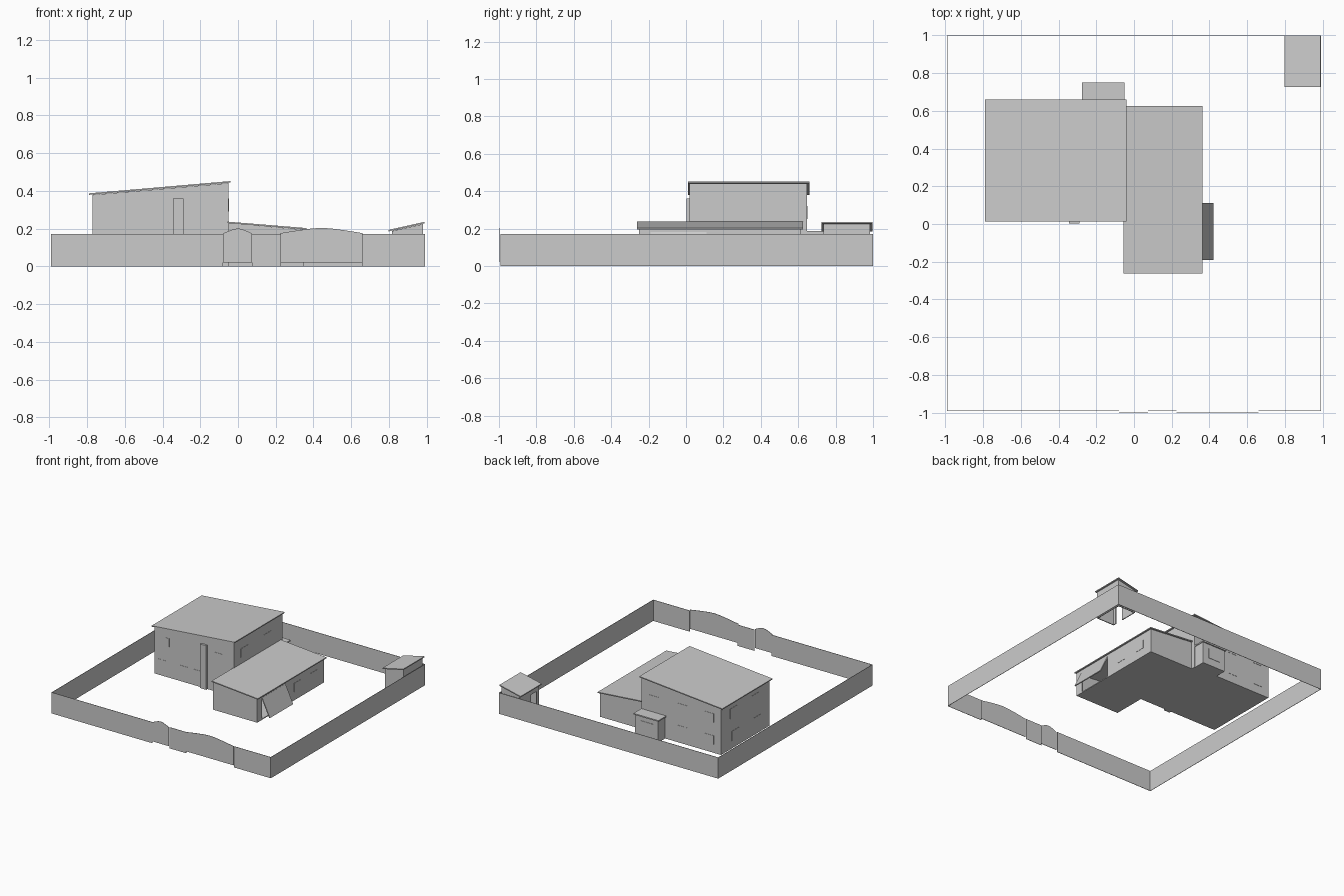
import bpy, bmesh
from mathutils import Vector

if "Cube" in bpy.data.objects:
    bpy.data.objects.remove(bpy.data.objects["Cube"])


def extrude(name, pts, axis, a, b):
    """Profile polygon (xz, yz) extruded along axis from a to b."""
    bm = bmesh.new()
    put = (lambda p: (p[0], a, p[1])) if axis == 'y' else (lambda p: (a, p[0], p[1]))
    face = bm.faces.new([bm.verts.new(put(p)) for p in pts])
    res = bmesh.ops.extrude_face_region(bm, geom=[face])
    move = Vector((0, b - a, 0)) if axis == 'y' else Vector((b - a, 0, 0))
    bmesh.ops.translate(bm, vec=move, verts=[g for g in res['geom'] if isinstance(g, bmesh.types.BMVert)])
    bmesh.ops.recalc_face_normals(bm, faces=bm.faces)
    me = bpy.data.meshes.new(name)
    bm.to_mesh(me)
    bm.free()
    ob = bpy.data.objects.new(name, me)
    bpy.context.collection.objects.link(ob)
    return ob


def box(name, x0, x1, y0, y1, z0, z1):
    return extrude(name, [(x0, z0), (x1, z0), (x1, z1), (x0, z1)], 'y', y0, y1)


def slope_block(name, x0, x1, y0, y1, zl, zr, base=0.0):
    return extrude(name, [(x0, base), (x1, base), (x1, zr), (x0, zl)], 'y', y0, y1)


def roof(name, x0, x1, y0, y1, zl, zr, t=0.008):
    return extrude(name, [(x0, zl - t), (x1, zr - t), (x1, zr), (x0, zl)], 'y', y0, y1)


def cut(ob, *cutters):
    for c in cutters:
        c.hide_render = True
        c.hide_viewport = True
        c.display_type = 'WIRE'
        m = ob.modifiers.new("cut", 'BOOLEAN')
        m.operation = 'DIFFERENCE'
        m.solver = 'EXACT'
        m.object = c
    bpy.context.view_layer.update()
    deps = bpy.context.evaluated_depsgraph_get()
    me = bpy.data.meshes.new_from_object(ob.evaluated_get(deps))
    ob.modifiers.clear()
    ob.data = me
    for c in cutters:
        bpy.data.objects.remove(c)


# Main house with mono-pitch roof
slope_block("house_walls", -0.77, -0.05, 0.02, 0.648, 0.379, 0.441)
roof("house_roof", -0.79, -0.04, 0.012, 0.66, 0.387, 0.452)
box("entrance_pillar", -0.345, -0.29, 0.003, 0.02, 0, 0.36)

# Garage wing, hollow, with a side door opening
garage = slope_block("garage_walls", -0.05, 0.35, -0.252, 0.613, 0.229, 0.195)
cut(garage,
    slope_block("garage_cavity", -0.04, 0.34, -0.242, 0.603, 0.218, 0.185, 0.008),
    box("garage_opening", 0.33, 0.37, -0.19, 0.11, 0.008, 0.178))
roof("garage_roof", -0.055, 0.362, -0.262, 0.625, 0.237, 0.203)
extrude("garage_door", [(0.345, 0.178), (0.352, 0.181), (0.422, 0.033), (0.415, 0.03)], 'y', -0.19, 0.11)

# Back porch
box("porch_walls", -0.265, -0.055, 0.648, 0.74, 0, 0.177)
box("porch_roof", -0.275, -0.05, 0.648, 0.75, 0.177, 0.187)
box("porch_window", -0.22, -0.11, 0.74, 0.743, 0.06, 0.14)

# Corner shed, floorless, with a doorway
shed = slope_block("shed_walls", 0.815, 0.98, 0.735, 0.985, 0.187, 0.224)
cut(shed,
    slope_block("shed_cavity", 0.822, 0.973, 0.742, 0.978, 0.18, 0.217, -0.02),
    box("shed_opening", 0.80, 0.83, 0.765, 0.84, -0.01, 0.14))
roof("shed_roof", 0.797, 0.988, 0.725, 0.998, 0.193, 0.236)

# Windows and doors: thin panels on the walls
for i, (x, w, z0, z1) in enumerate([(-0.65, 0.03, 0.25, 0.32), (-0.70, 0.08, 0.06, 0.13),
                                    (-0.50, 0.08, 0.01, 0.13), (-0.39, 0.07, 0.01, 0.13),
                                    (-0.19, 0.08, 0.25, 0.32)]):
    box(f"front_window_{i}", x - w / 2, x + w / 2, 0.018, 0.02, z0, z1)
for i, (x, z) in enumerate([(-0.66, 0.25), (-0.42, 0.25), (-0.16, 0.25), (-0.66, 0.07), (-0.42, 0.07)]):
    box(f"back_window_{i}", x - 0.045, x + 0.045, 0.648, 0.65, z, z + 0.07)
for i, (y, z) in enumerate([(0.2, 0.25), (0.48, 0.25), (0.18, 0.06), (0.46, 0.06)]):
    box(f"left_window_{i}", -0.772, -0.77, y - 0.05, y + 0.05, z, z + 0.08)
for i, y in enumerate([0.15, 0.45]):
    box(f"upper_right_window_{i}", -0.05, -0.048, y - 0.045, y + 0.045, 0.29, 0.36)
for i, y in enumerate([0.27, 0.48]):
    box(f"garage_window_{i}", 0.35, 0.352, y - 0.045, y + 0.045, 0.07, 0.14)

# Perimeter fence
T, H = 0.003, 0.172
for s, n in ((-1, "left"), (1, "right")):
    box(f"fence_{n}", s * 0.99 - T / 2, s * 0.99 + T / 2, -0.99, 1.0, 0, H)
box("fence_back", -0.99, 0.99, 1.0 - T, 1.0, 0, H)
for i, (a, b) in enumerate([(-0.99, -0.08), (0.075, 0.225), (0.66, 0.99)]):
    box(f"fence_front_{i}", a, b, -0.992, -0.992 + T, 0, H)

# Pedestrian and vehicle gates with arched tops
extrude("small_gate", [(-0.08, 0.02), (0.075, 0.02), (0.075, 0.174), (0.045, 0.188), (0.02, 0.198),
                       (0, 0.201), (-0.025, 0.197), (-0.05, 0.187), (-0.08, 0.174)], 'y', -1.0, -0.997)
extrude("large_gate", [(0.225, 0.02), (0.66, 0.02), (0.66, 0.176), (0.56, 0.192), (0.49, 0.201),
                       (0.443, 0.204), (0.395, 0.201), (0.325, 0.192), (0.225, 0.176)], 'y', -1.0, -0.997)
